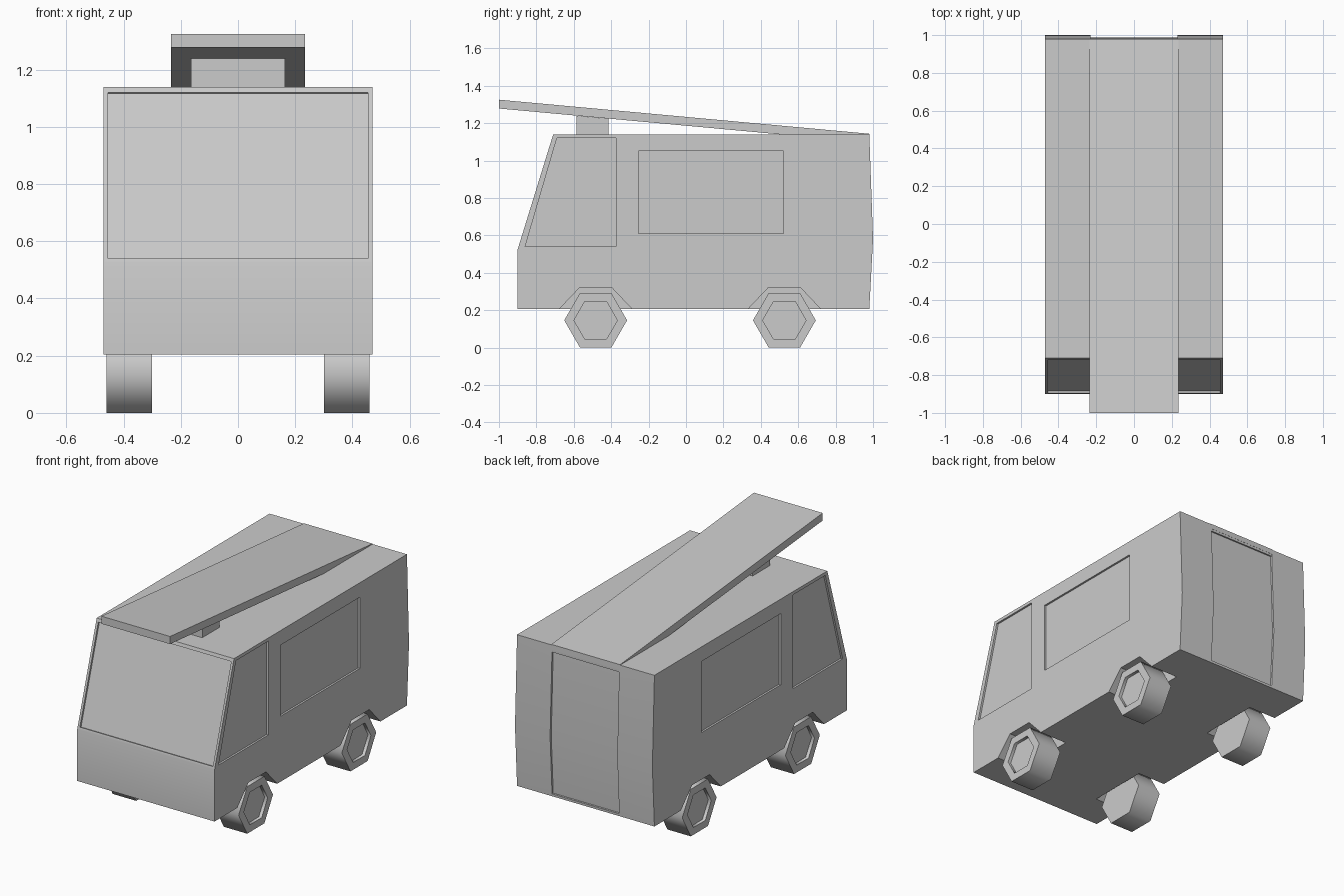
import bpy, bmesh, math
from mathutils import Vector

if "Cube" in bpy.data.objects:
    bpy.data.objects.remove(bpy.data.objects["Cube"])


def prism(name, profile, x0, x1):
    """Extrude a (y, z) profile along x from x0 to x1."""
    bm = bmesh.new()
    face = bm.faces.new([bm.verts.new((x0, y, z)) for y, z in profile])
    ext = bmesh.ops.extrude_face_region(bm, geom=[face])["geom"]
    bmesh.ops.translate(bm, vec=(x1 - x0, 0, 0),
                        verts=[v for v in ext if isinstance(v, bmesh.types.BMVert)])
    bmesh.ops.recalc_face_normals(bm, faces=bm.faces)
    mesh = bpy.data.meshes.new(name)
    bm.to_mesh(mesh)
    bm.free()
    obj = bpy.data.objects.new(name, mesh)
    bpy.context.collection.objects.link(obj)
    return obj


def smooth(obj, degrees):
    bpy.ops.object.select_all(action='DESELECT')
    obj.select_set(True)
    bpy.context.view_layer.objects.active = obj
    bpy.ops.object.shade_smooth_by_angle(angle=math.radians(degrees))


W = 0.47            # half width of the body
D = 0.012           # depth of the window and door recesses
AXLES = (("front", -0.483), ("rear", 0.526))

# Body shell
body = prism("van_body", [(-0.9, 0.205), (-0.9, 0.525), (-0.71, 1.14), (0.98, 1.14),
                          (1.0, 0.58), (0.98, 0.205)], -W, W)
cutters = []

# Side windows and wheel arches
for s in (-1, 1):
    cutters.append(prism("cab_window_cutter", [(-0.86, 0.54), (-0.69, 1.12), (-0.375, 1.12),
                                               (-0.375, 0.54)], s * (W - D), s * 0.6))
    cutters.append(prism("side_window_cutter", [(-0.255, 0.61), (-0.255, 1.05), (0.52, 1.05),
                                                (0.52, 0.61)], s * (W - D), s * 0.6))
    for _, y in AXLES:
        arch = [(y - 0.195, 0.1), (y - 0.195, 0.205), (y - 0.086, 0.32),
                (y + 0.086, 0.32), (y + 0.195, 0.205), (y + 0.195, 0.1)]
        cutters.append(prism("arch_cutter", arch, s * 0.28, s * 0.6))

# Windscreen, cut square to the sloping front
low, high = Vector((-0.9, 0.525)), Vector((-0.71, 1.14))
up = (high - low).normalized()
out = Vector((-up.y, up.x))
a, b = low.lerp(high, 0.024), low.lerp(high, 0.968)
cutters.append(prism("windscreen_cutter", [a - out * D, a + out * 0.1, b + out * 0.1,
                                           b - out * D], -0.455, 0.455))

# Back door, following the bowed rear
cutters.append(prism("door_cutter", [(0.981 - D, 0.22), (1.0 - D, 0.58), (0.981 - D, 1.11),
                                     (1.1, 1.11), (1.1, 0.22)], -0.23, 0.23))

for c in cutters:
    c.hide_render = True
    mod = body.modifiers.new(c.name, 'BOOLEAN')
    mod.operation = 'DIFFERENCE'
    mod.solver = 'EXACT'
    mod.object = c
deps = bpy.context.evaluated_depsgraph_get()
cut_mesh = bpy.data.meshes.new_from_object(body.evaluated_get(deps))
body.modifiers.clear()
body.data = cut_mesh
for c in cutters:
    bpy.data.objects.remove(c)
smooth(body, 30)

# Roof ramp and its support
prism("roof_ramp", [(-1.0, 1.278), (-1.0, 1.325), (0.98, 1.143), (0.98, 1.096)], -0.235, 0.235)
prism("ramp_support", [(-0.585, 1.13), (-0.585, 1.239), (-0.415, 1.224), (-0.415, 1.13)],
      -0.165, 0.165)

# Six-sided wheels with sunken hubs
R = 0.168
for label, y in AXLES:
    for side, s in (("left", -1), ("right", 1)):
        hexagon = [(y + R * math.cos(k * math.pi / 3),
                    R * math.sin(math.pi / 3) * (1 + math.sin(k * math.pi / 3) / math.sin(math.pi / 3)))
                   for k in range(6)]
        wheel = prism(f"{label}_{side}_wheel", hexagon, s * 0.30, s * 0.46)
        bm = bmesh.new()
        bm.from_mesh(wheel.data)
        cap = max(bm.faces, key=lambda f: f.calc_center_median().x * s)
        bmesh.ops.inset_individual(bm, faces=[cap], thickness=0.052)
        hub = bmesh.ops.extrude_discrete_faces(bm, faces=[cap])["faces"][0]
        bmesh.ops.translate(bm, vec=(-s * 0.02, 0, 0), verts=hub.verts)
        bm.to_mesh(wheel.data)
        bm.free()
        smooth(wheel, 65)
